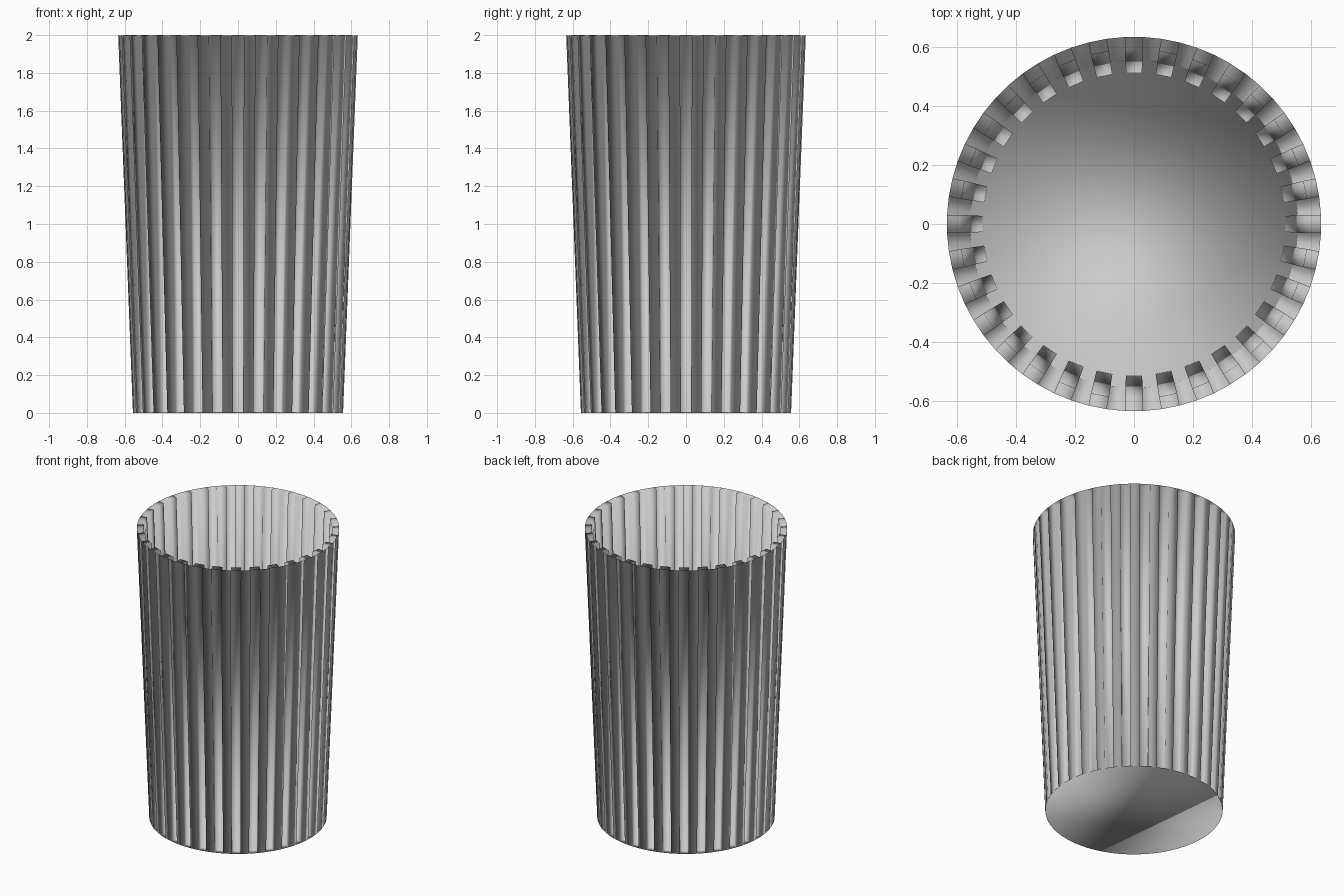
import bpy, bmesh, math
from mathutils import Matrix

cube = bpy.data.objects.get("Cube")
if cube:
    bpy.data.objects.remove(cube, do_unlink=True)

SIDES = 64
TOP_R, BOTTOM_R = 0.635, 0.557
GROOVE = 0.043
HEIGHT = 1.998
STEP = 2 * math.pi / SIDES

# Plain grey material
grey = bpy.data.materials.new("light_grey")
grey.use_nodes = True
colour = (0.6, 0.6, 0.6, 1)
grey.diffuse_color = colour
grey.node_tree.nodes["Principled BSDF"].inputs["Base Color"].default_value = colour

# Tapered thin shell with a closed floor and an open top
bm = bmesh.new()
place = Matrix.Translation((0, 0, HEIGHT / 2)) @ Matrix.Rotation(STEP / 2, 4, "Z")
bmesh.ops.create_cone(bm, cap_ends=True, segments=SIDES, radius1=BOTTOM_R,
                      radius2=TOP_R, depth=HEIGHT, matrix=place)
bm.normal_update()
lid = [f for f in bm.faces if f.normal.z > 0.9]
bmesh.ops.delete(bm, geom=lid, context="FACES_ONLY")

# Every second wall panel is pushed inward to form the flutes
panels = []
for f in bm.faces:
    c = f.calc_center_median()
    if abs(f.normal.z) < 0.5 and round(math.atan2(c.y, c.x) / STEP) % 2 == 0:
        panels.append(f)
pushed = bmesh.ops.extrude_discrete_faces(bm, faces=panels)["faces"]
bm.normal_update()
for f in pushed:
    bmesh.ops.translate(bm, verts=f.verts[:], vec=f.normal * -GROOVE)
bm.normal_update()
for f in bm.faces:
    f.smooth = True

mesh = bpy.data.meshes.new("fluted_cup")
bm.to_mesh(mesh)
bm.free()
mesh.materials.append(grey)
cup = bpy.data.objects.new("fluted_cup", mesh)
bpy.context.collection.objects.link(cup)
